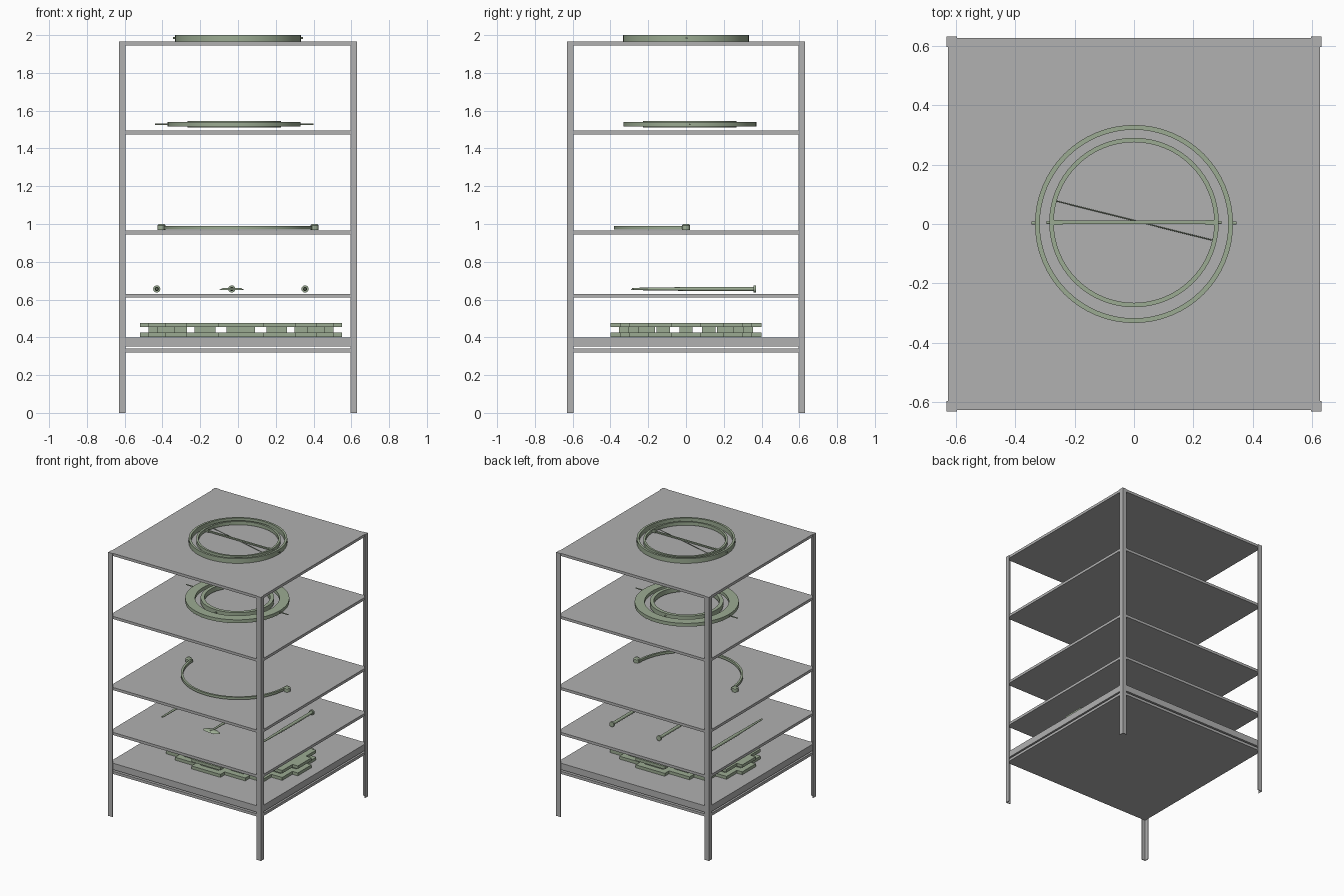
import bpy, bmesh, math
from mathutils import Vector

cube = bpy.data.objects.get("Cube")
if cube:
    bpy.data.objects.remove(cube, do_unlink=True)


def material(name, colour):
    m = bpy.data.materials.new(name)
    m.use_nodes = True
    m.diffuse_color = colour
    m.node_tree.nodes["Principled BSDF"].inputs["Base Color"].default_value = colour
    return m


GREY = material("rack grey", (0.44, 0.44, 0.44, 1))
GREEN = material("sage green", (0.33, 0.41, 0.29, 1))


def finish(name, bm, mat, smooth=False):
    bmesh.ops.recalc_face_normals(bm, faces=bm.faces)
    mesh = bpy.data.meshes.new(name)
    bm.to_mesh(mesh)
    bm.free()
    mesh.materials.append(mat)
    ob = bpy.data.objects.new(name, mesh)
    bpy.context.collection.objects.link(ob)
    if smooth:
        bpy.ops.object.select_all(action="DESELECT")
        ob.select_set(True)
        bpy.context.view_layer.objects.active = ob
        bpy.ops.object.shade_smooth_by_angle()
    return ob


def add_box(bm, x0, x1, y0, y1, z0, z1):
    vs = bmesh.ops.create_cube(bm, size=1)["verts"]
    for v in vs:
        v.co = Vector(((x0 + x1) / 2 + v.co.x * (x1 - x0),
                       (y0 + y1) / 2 + v.co.y * (y1 - y0),
                       (z0 + z1) / 2 + v.co.z * (z1 - z0)))


def rod(name, a, b, r1, r2=None, sides=16):
    a, b = Vector(a), Vector(b)
    bm = bmesh.new()
    bmesh.ops.create_cone(bm, cap_ends=True, segments=sides, radius1=r1,
                          radius2=r1 if r2 is None else r2, depth=(b - a).length)
    turn = (b - a).to_track_quat("Z", "Y").to_matrix()
    for v in bm.verts:
        v.co = turn @ v.co + (a + b) / 2
    return finish(name, bm, GREEN, True)


def ring(name, cx, cy, inner, outer, z0, z1, half=False, steps=64):
    """Rectangular section swept round a circle, or round its front half."""
    bm = bmesh.new()
    count = steps // 2 + 1 if half else steps
    loops = []
    for i in range(count):
        t = math.pi + math.tau * i / steps
        loops.append([bm.verts.new((cx + r * math.cos(t), cy + r * math.sin(t), z))
                      for r, z in ((inner, z0), (outer, z0), (outer, z1), (inner, z1))])
    for i in range(count - 1 if half else count):
        p, q = loops[i], loops[(i + 1) % count]
        for k in range(4):
            n = (k + 1) % 4
            bm.faces.new((p[k], p[n], q[n], q[k]))
    if half:
        bm.faces.new(loops[0])
        bm.faces.new(loops[-1])
    return finish(name, bm, GREEN, True)


# Rack: angle-section corner posts and flat shelves
W, FLANGE, T = 0.63, 0.035, 0.005
for sx, side in ((-1, "right"), (1, "left")):
    for sy, end in ((-1, "front"), (1, "back")):
        bm = bmesh.new()
        outline = ((W, W), (W - FLANGE, W), (W - FLANGE, W - T),
                   (W - T, W - T), (W - T, W - FLANGE), (W, W - FLANGE))
        base = bm.faces.new([bm.verts.new((sx * x, sy * y, 0)) for x, y in outline])
        top = bmesh.ops.extrude_face_region(bm, geom=[base])["geom"]
        bmesh.ops.translate(bm, vec=(0, 0, 1.965),
                            verts=[g for g in top if isinstance(g, bmesh.types.BMVert)])
        finish(f"{end}_{side}_post", bm, GREY)

S = W - T
for name, z0, z1 in (("top_shelf", 1.945, 1.965), ("upper_shelf", 1.475, 1.495),
                     ("middle_shelf", 0.945, 0.965), ("lower_shelf", 0.61, 0.63),
                     ("bottom_shelf", 0.352, 0.40), ("base_panel", 0.32, 0.34)):
    bm = bmesh.new()
    add_box(bm, -S, S, -S, S, z0, z1)
    finish(name, bm, GREY)

# Top shelf: nested rings, crossbar, needle and pivots
ring("large_ring", 0, 0, 0.317, 0.333, 1.965, 2.0)
ring("nested_ring", 0, 0.005, 0.27, 0.285, 1.97, 1.995)
bm = bmesh.new()
add_box(bm, -0.26, 0.26, 0, 0.011, 1.978, 1.988)
for s in (-1, 1):
    add_box(bm, *sorted((s * 0.24, s * 0.272)), -0.003, 0.014, 1.976, 1.99)
finish("crossbar", bm, GREEN)
rod("needle", (-0.26, 0.077, 1.974), (0.265, -0.055, 1.974), 0.002, sides=8)
for s, side in ((-1, "right"), (1, "left")):
    rod(f"{side}_inner_pivot", (s * 0.28, 0.005, 1.984), (s * 0.295, 0.005, 1.984), 0.005)
    rod(f"{side}_outer_pivot", (s * 0.325, 0.003, 1.984), (s * 0.345, 0.003, 1.984), 0.005)

# Upper shelf: wide flat ring round a narrow ring, with axle stubs
ring("flat_ring", -0.02, 0.02, 0.285, 0.352, 1.515, 1.54)
ring("narrow_ring", -0.02, 0.02, 0.222, 0.248, 1.51, 1.545)
for s, side, end in ((-1, "right", "front"), (1, "left", "back")):
    rod(f"{side}_axle", (-0.02 + s * 0.34, 0.02, 1.527), (-0.02 + s * 0.42, 0.02, 1.527), 0.004)
    rod(f"{end}_pin", (-0.02, 0.02 + s * 0.24, 1.527), (-0.02, 0.02 + s * 0.29, 1.527), 0.005)

# Middle shelf: half hoop with end knobs
ring("half_hoop", 0, 0.01, 0.377, 0.392, 0.972, 0.99, half=True)
for s, side in ((-1, "right"), (1, "left")):
    rod(f"{side}_knob", (s * 0.405, 0, 0.967), (s * 0.405, 0, 0.993), 0.022)
    rod(f"{side}_knob_cap", (s * 0.405, 0, 0.993), (s * 0.405, 0, 1.001), 0.022, 0.013)

# Lower shelf: three tapered shafts, the middle one with a flat head
for name, x in (("right", -0.43), ("middle", -0.033), ("left", 0.355)):
    rod(f"{name}_shaft", (x, 0, 0.656), (x, 0.365, 0.656), 0.011)
    rod(f"{name}_shaft_tip", (x, -0.28, 0.656), (x, 0, 0.656), 0.006, 0.01)
    rod(f"{name}_shaft_flange", (x, 0.358, 0.656), (x, 0.37, 0.656), 0.019)
head = rod("shaft_head", (-0.033, 0, 0.65), (-0.033, 0, 0.66), 0.068, 0.05, 24)
for v in head.data.vertices:
    v.co.y = v.co.y * 0.4 - 0.265

# Bottom shelf: stepped ring of spool blocks
CX = 0.015
bm = bmesh.new()


def block(x, y, w, d):
    for z0, z1, inset in ((0.403, 0.425, 0), (0.425, 0.455, 0.045), (0.455, 0.477, 0)):
        add_box(bm, CX + x - w / 2 + inset, CX + x + w / 2 - inset,
                y - d / 2 + inset, y + d / 2 - inset, z0, z1)


for s in (-1, 1):
    block(0, s * 0.32, 0.24, 0.16)
    block(s * 0.455, 0, 0.16, 0.16)
    for t in (-1, 1):
        block(s * 0.19, t * 0.27, 0.2, 0.16)
        block(s * 0.32, t * 0.21, 0.16, 0.18)
        block(s * 0.40, t * 0.12, 0.18, 0.16)
finish("stepped_ring", bm, GREEN)
